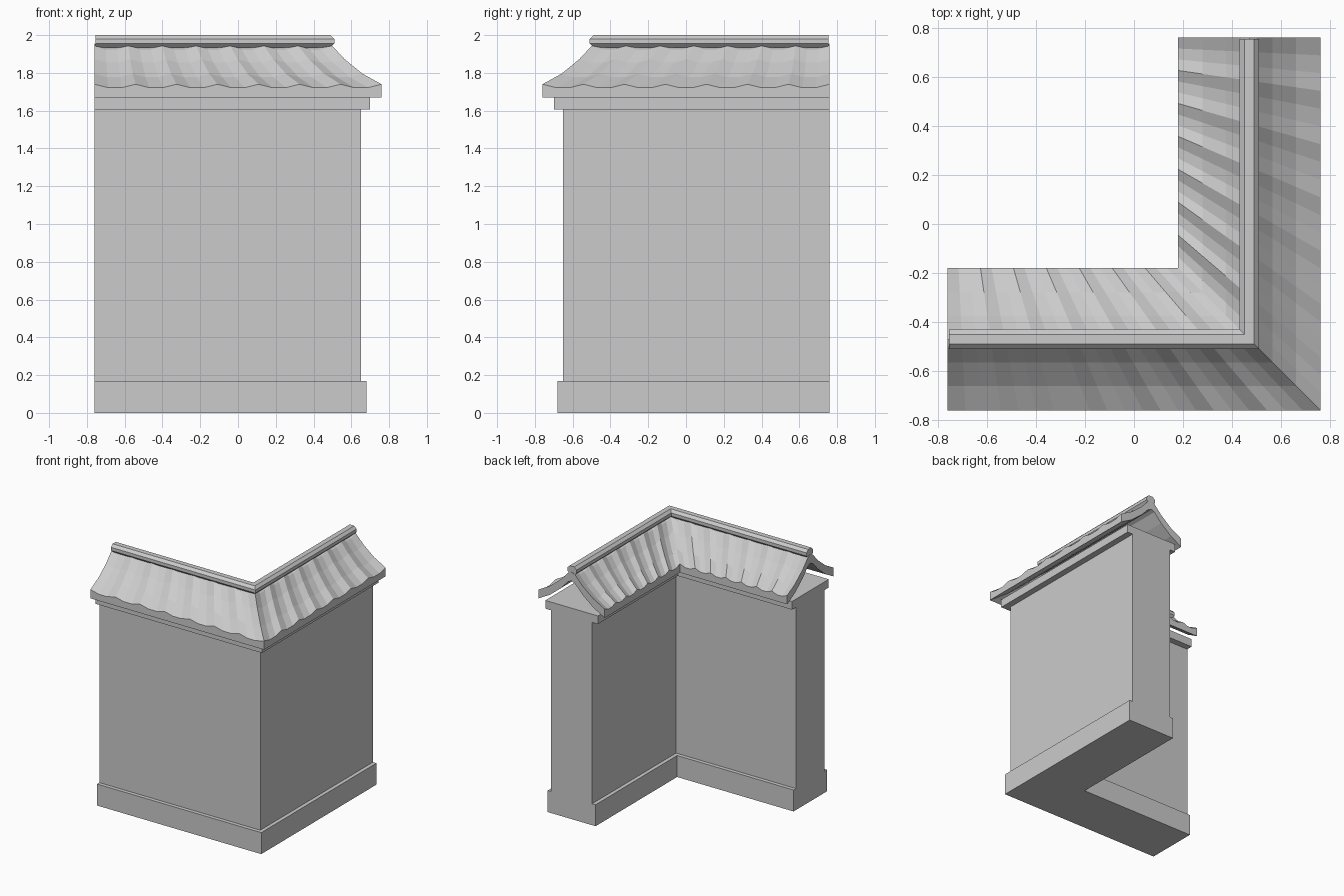
import bpy
import bmesh

END = 0.76      # both legs stop here
CENTRE = 0.47   # distance of the wall centre line from the origin

old = bpy.data.objects.get("Cube")
if old:
    bpy.data.objects.remove(old, do_unlink=True)

stone = bpy.data.materials.new("light grey stone")
stone.use_nodes = True
stone.diffuse_color = (0.6, 0.6, 0.6, 1)
bsdf = stone.node_tree.nodes["Principled BSDF"]
bsdf.inputs["Base Color"].default_value = stone.diffuse_color


def sweep(name, ring, steps=1, end=END):
    """Sweep ring(step) -> [(outward offset, z)] along the mitred L path."""
    bm = bmesh.new()
    rings = []
    for k in range(2 * steps + 1):
        step = min(k, 2 * steps - k)
        verts = []
        for d, z in ring(step):
            x = -end + (CENTRE + d + end) * step / steps
            y = -CENTRE - d
            if k > steps:               # second leg mirrors the first
                x, y = -y, -x
            verts.append(bm.verts.new((x, y, z)))
        rings.append(verts)
    n = len(rings[0])
    for a, b in zip(rings, rings[1:]):
        for i in range(n):
            j = (i + 1) % n
            bm.faces.new((a[i], a[j], b[j], b[i]))
    bm.faces.new(rings[0])
    bm.faces.new(rings[-1])
    bmesh.ops.recalc_face_normals(bm, faces=bm.faces)
    mesh = bpy.data.meshes.new(name)
    bm.to_mesh(mesh)
    bm.free()
    mesh.materials.append(stone)
    obj = bpy.data.objects.new(name, mesh)
    bpy.context.collection.objects.link(obj)
    return obj


def block(name, half, low, high):
    profile = [(-half, low), (half, low), (half, high), (-half, high)]
    return sweep(name, lambda step: profile)


# Masonry: plinth, wall and cornice
block("wall_base", 0.21, 0, 0.17)
block("wall_body", 0.18, 0.17, 1.605)
block("wall_cornice", 0.23, 1.605, 1.67)

# Hollow curved roof with fanned ribs, three facets per rib
SLOPE = [(0.29, 1.74), (0.19, 1.795), (0.095, 1.872), (0.03, 1.942)]
GABLE = SLOPE + [(0, 1.955)] + [(-d, z) for d, z in reversed(SLOPE)]
RIBS = 7
THICKNESS = 0.07


def roof_ring(step):
    dip = 0 if step % 3 == 0 else 0.018
    upper = [(d, z - dip) for d, z in GABLE]
    lower = [(d, z - THICKNESS) for d, z in reversed(GABLE)]
    return upper + lower


sweep("tiled_roof", roof_ring, RIBS * 3)

# Eight-sided ridge bar
RIDGE = [(0.02, 2.0), (0.04, 1.98), (0.04, 1.955), (0.02, 1.935)]
ridge_profile = RIDGE + [(-d, z) for d, z in reversed(RIDGE)]
sweep("ridge_bar", lambda step: ridge_profile, end=0.755)
